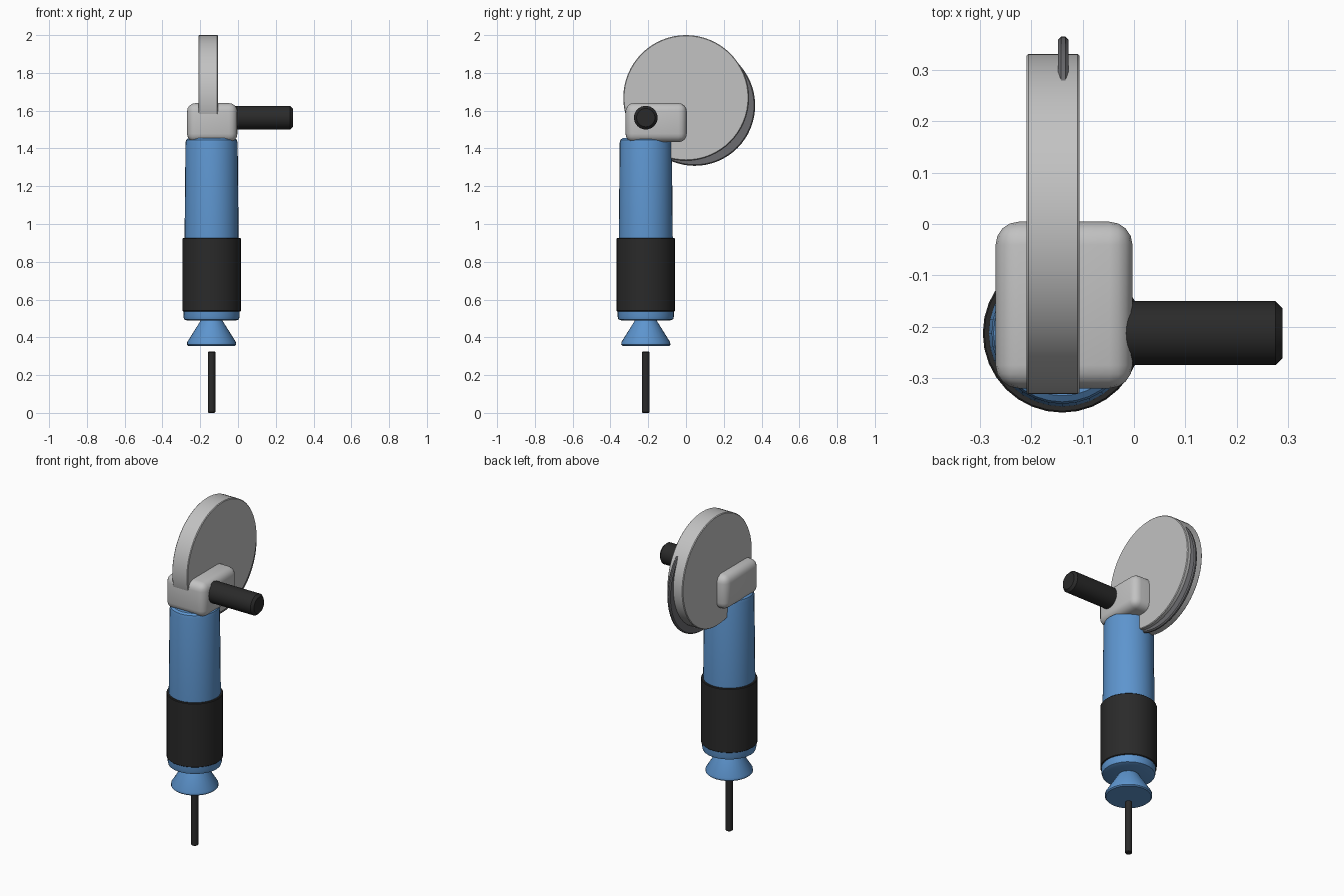
import bpy, bmesh, math
from mathutils import Matrix, Vector

if "Cube" in bpy.data.objects:
    bpy.data.objects.remove(bpy.data.objects["Cube"])

AX, AY = -0.14, -0.213   # vertical axis of the tool body


def material(name, rgb):
    m = bpy.data.materials.new(name)
    m.diffuse_color = (*rgb, 1)
    m.use_nodes = True
    m.node_tree.nodes["Principled BSDF"].inputs["Base Color"].default_value = m.diffuse_color
    return m


BLUE = material("blue casing", (0.11, 0.30, 0.62))
BLACK = material("black rubber", (0.023, 0.023, 0.023))
GREY = material("light grey metal", (0.54, 0.54, 0.54))
DARK = material("dark grey metal", (0.15, 0.15, 0.16))


def finish(bm, name, mat):
    bmesh.ops.recalc_face_normals(bm, faces=bm.faces)
    me = bpy.data.meshes.new(name)
    bm.to_mesh(me)
    bm.free()
    me.materials.append(mat)
    ob = bpy.data.objects.new(name, me)
    bpy.context.collection.objects.link(ob)
    bpy.ops.object.select_all(action='DESELECT')
    ob.select_set(True)
    bpy.context.view_layer.objects.active = ob
    bpy.ops.object.shade_smooth_by_angle(angle=math.radians(35))
    return ob


def lathe(name, profile, mat, origin, along_x=False, sides=32):
    """Spin (radius, height) points about z, or about x, with flat end caps."""
    bm = bmesh.new()
    rings = [[bm.verts.new((r * math.cos(2 * math.pi * i / sides),
                            r * math.sin(2 * math.pi * i / sides), h))
              for i in range(sides)] for r, h in profile]
    for a, b in zip(rings, rings[1:]):
        for i in range(sides):
            j = (i + 1) % sides
            bm.faces.new((a[i], a[j], b[j], b[i]))
    bm.faces.new(rings[0])
    bm.faces.new(rings[-1])
    m = Matrix.Translation(origin)
    if along_x:
        m = m @ Matrix.Rotation(math.pi / 2, 4, 'Y')
    bm.transform(m)
    return finish(bm, name, mat)


def rod(r, h0, h1, b):
    """Cylinder profile with small edge chamfers."""
    return [(r - b, h0), (r, h0 + b), (r, h1 - b), (r - b, h1)]


# Motor casing and rubber grip
lathe("motor_casing", [(0.125, 0.488), (0.145, 0.495), (0.149, 0.51), (0.148, 0.56),
                       (0.143, 0.92), (0.138, 1.43), (0.134, 1.446), (0.122, 1.455)],
      BLUE, (AX, AY, 0))
lathe("rubber_grip", rod(0.155, 0.538, 0.925, 0.003), BLACK, (AX, AY, 0))

# Flared tail and power cord
lathe("flared_tail", [(0.124, 0.355), (0.13, 0.361), (0.129, 0.375),
                      (0.063, 0.48), (0.055, 0.495)], BLUE, (AX, AY, 0))
lathe("power_cord", rod(0.02, 0, 0.325, 0.004), BLACK, (AX, AY, 0), sides=16)

# Gear housing: rounded box
bm = bmesh.new()
bmesh.ops.create_cube(bm, size=1)
bmesh.ops.scale(bm, vec=Vector((0.267, 0.325, 0.207)), verts=bm.verts)
bmesh.ops.bevel(bm, geom=bm.edges[:], offset=0.045, segments=4, profile=0.5, affect='EDGES')
bmesh.ops.translate(bm, vec=Vector((-0.1365, -0.158, 1.5365)), verts=bm.verts)
finish(bm, "gear_housing", GREY)

# Side handle
lathe("side_handle", rod(0.0625, -0.06, 0.29, 0.014), BLACK, (0, AY, 1.563), True)

# Grinding wheel and offset guard
lathe("grinding_wheel", rod(0.332, -0.21, -0.106, 0.004), GREY, (0, 0, 1.668), True, 64)
lathe("wheel_guard", rod(0.32, -0.148, -0.128, 0.006), DARK, (0.0, 0.046, 1.628), True, 64)
